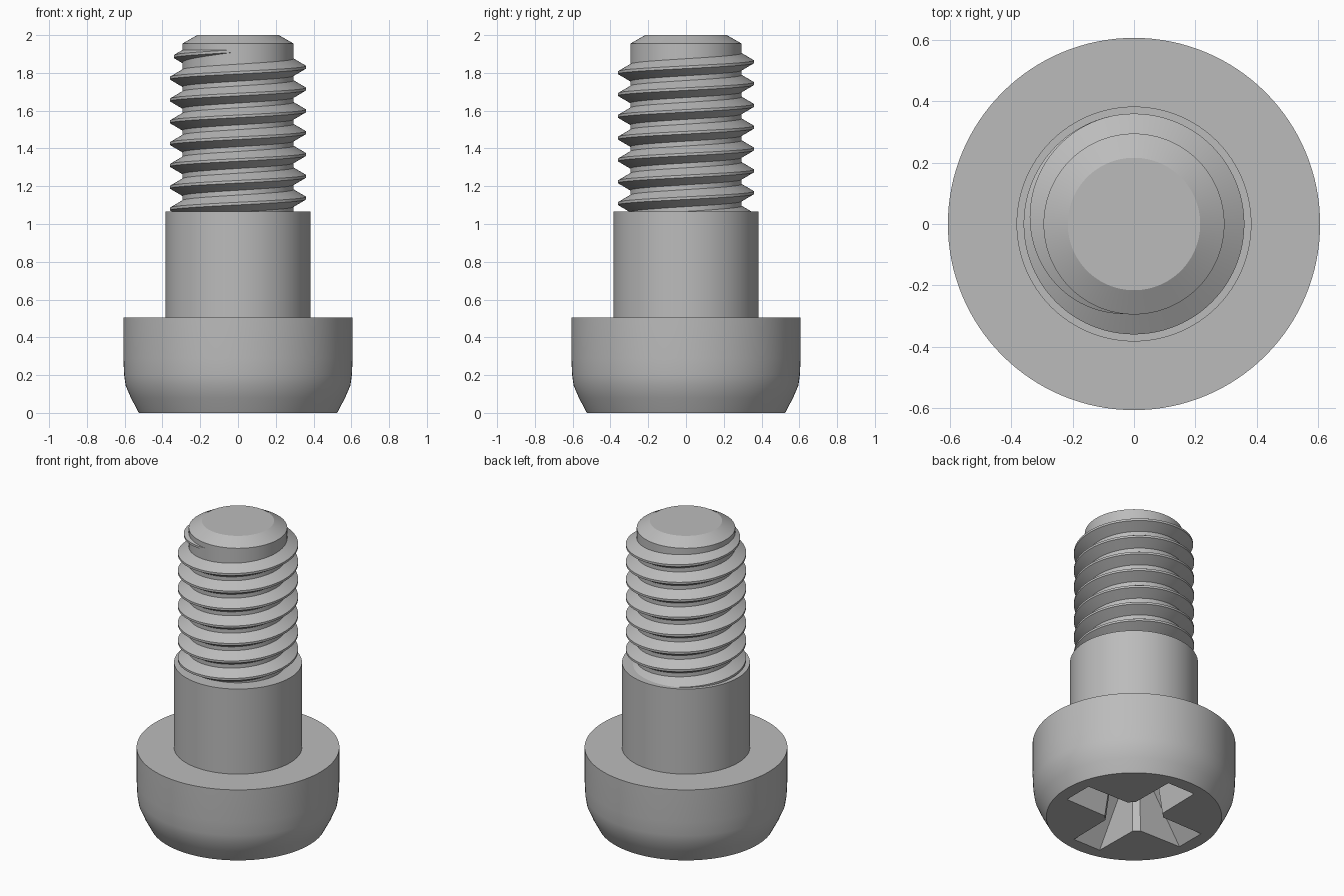
import bpy, bmesh
from math import sin, cos, pi, radians

if "Cube" in bpy.data.objects:
    bpy.data.objects.remove(bpy.data.objects["Cube"], do_unlink=True)

steel = bpy.data.materials.new("grey steel")
steel.use_nodes = True
GREY = (0.5, 0.5, 0.5, 1)
steel.diffuse_color = GREY
steel.node_tree.nodes["Principled BSDF"].inputs["Base Color"].default_value = GREY


def finish(name, bm):
    """Turn a bmesh into a grey object with consistent normals."""
    bmesh.ops.recalc_face_normals(bm, faces=bm.faces)
    mesh = bpy.data.meshes.new(name)
    bm.to_mesh(mesh)
    bm.free()
    mesh.materials.append(steel)
    obj = bpy.data.objects.new(name, mesh)
    bpy.context.collection.objects.link(obj)
    return obj


def activate(obj):
    bpy.ops.object.select_all(action='DESELECT')
    obj.select_set(True)
    bpy.context.view_layer.objects.active = obj


def smooth(obj):
    activate(obj)
    bpy.ops.object.shade_smooth_by_angle(angle=radians(28))


def loft(bm, rings, closed=True):
    """Bridge matching vertex rings and cap both ends."""
    rings = [[bm.verts.new(p) for p in ring] for ring in rings]
    for a, b in zip(rings, rings[1:]):
        for i in range(len(a)):
            j = (i + 1) % len(a)
            bm.faces.new((a[i], a[j], b[j], b[i]))
    bm.faces.new(rings[0])
    bm.faces.new(rings[-1])


def lathe(name, profile, segments=128):
    bm = bmesh.new()
    angles = [2 * pi * i / segments for i in range(segments)]
    loft(bm, [[(r * cos(a), r * sin(a), z) for a in angles] for r, z in profile])
    return finish(name, bm)


# Head, standing on its slightly rounded drive face
head = lathe("head", [(0.525, 0), (0.567, 0.08), (0.595, 0.145), (0.603, 0.2),
                      (0.607, 0.29), (0.607, 0.504)])

# Tapered cross recess cut into the drive face
def cross(z, length, half, root):
    quarter = [(length, -half), (length, half), (root, half + 0.005)]
    quarter.append((half + 0.005, root))
    ring = []
    for k in range(4):
        c, s = round(cos(k * pi / 2)), round(sin(k * pi / 2))
        # the last chamfer point leads into the next arm
        ring += [(x * c - y * s, x * s + y * c, z) for x, y in quarter]
    return ring


bm = bmesh.new()
loft(bm, [cross(-0.02, 0.455, 0.102, 0.142), cross(0.3, 0.21, 0.075, 0.11)])
cutter = finish("recess_cutter", bm)
cutter.hide_render = True
cut = head.modifiers.new("recess", 'BOOLEAN')
cut.operation = 'DIFFERENCE'
cut.solver = 'EXACT'
cut.object = cutter
activate(head)
bpy.ops.object.modifier_apply(modifier=cut.name)
bpy.data.objects.remove(cutter, do_unlink=True)
smooth(head)

# Plain shoulder and chamfered threaded core
smooth(lathe("shoulder", [(0.383, 0.49), (0.383, 1.066)]))
smooth(lathe("threaded_core", [(0.295, 1.05), (0.295, 1.955), (0.216, 2)]))

# Right-hand thread that sinks into the core at its upper end
PITCH, STEPS = 0.1155, 96
CREST_Z = 1.83           # crest height at +x on the last full turn
ROOT, CREST = 0.285, 0.36
section = [(ROOT, -0.051), (CREST, -0.007), (CREST, 0.007), (ROOT, 0.051)]
fade_start, fade_end = radians(100), radians(268)
first = -7 * STEPS
last = int(STEPS * fade_end / (2 * pi))
rings = []
for i in range(first, last + 1):
    a = 2 * pi * i / STEPS
    u = max(0, (a - fade_start) / (fade_end - fade_start))
    sink = 0.068 * u ** 1.6
    z = CREST_Z + PITCH * a / (2 * pi)
    rings.append([((r - sink) * cos(a), (r - sink) * sin(a), z + dz)
                  for r, dz in section])
bm = bmesh.new()
loft(bm, rings)
smooth(finish("thread", bm))
